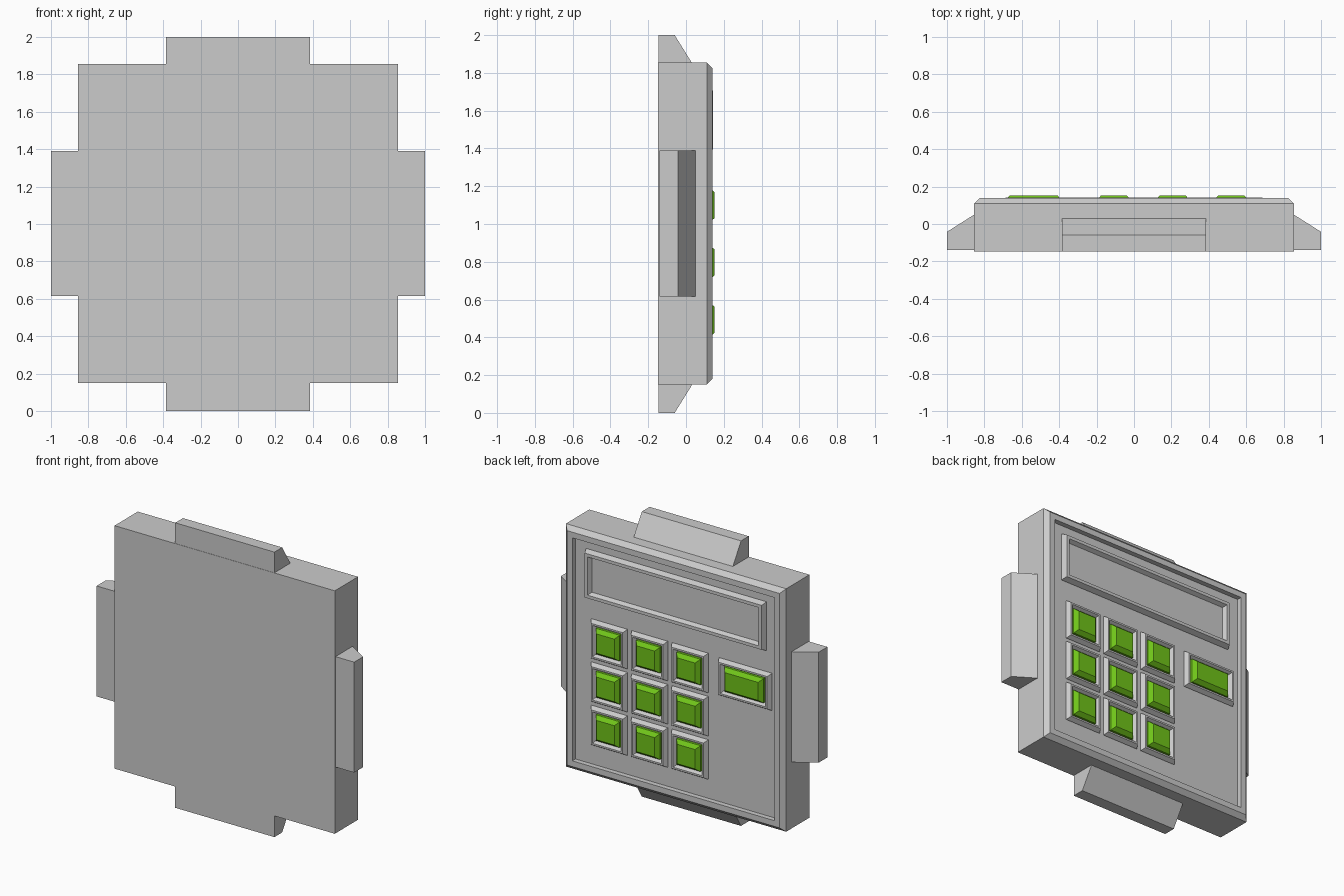
import bpy, bmesh
from mathutils import Vector

if "Cube" in bpy.data.objects:
    bpy.data.objects.remove(bpy.data.objects["Cube"])

green = bpy.data.materials.new("button_green")
green.diffuse_color = (0.16, 0.55, 0.01, 1)
green.use_nodes = True
green.node_tree.nodes["Principled BSDF"].inputs["Base Color"].default_value = green.diffuse_color


def finish(name, bm, mat=None):
    bmesh.ops.recalc_face_normals(bm, faces=bm.faces[:])
    me = bpy.data.meshes.new(name)
    bm.to_mesh(me)
    bm.free()
    ob = bpy.data.objects.new(name, me)
    bpy.context.collection.objects.link(ob)
    if mat:
        me.materials.append(mat)
    return ob


def stepped_panel(name, cx, cz, steps, mat=None):
    """Bridge rectangles (half width, half height, y) in order and cap both ends."""
    bm = bmesh.new()
    rings = [[bm.verts.new((cx + sx * w, y, cz + sz * h))
              for sx, sz in ((-1, -1), (1, -1), (1, 1), (-1, 1))]
             for w, h, y in steps]
    for a, b in zip(rings, rings[1:]):
        for i in range(4):
            j = (i + 1) % 4
            bm.faces.new((a[i], a[j], b[j], b[i]))
    bm.faces.new(rings[0])
    bm.faces.new(rings[-1])
    return finish(name, bm, mat)


def tab(name, out, along, center, length, y_back, y_tip, y_root):
    """Wedge tab: side profile in (out, y), extruded along the body edge."""
    profile = [(0.85, y_back), (1.0, y_back), (1.0, y_tip), (0.855, y_root), (0.85, y_root)]
    out, along = Vector(out), Vector(along)
    bm = bmesh.new()
    vs = [bm.verts.new(Vector((0, y, 1)) + out * d + along * (center - length / 2))
          for d, y in profile]
    f = bm.faces.new(vs)
    ext = bmesh.ops.extrude_face_region(bm, geom=[f])
    bmesh.ops.translate(bm, vec=along * length,
                        verts=[v for v in ext["geom"] if isinstance(v, bmesh.types.BMVert)])
    finish(name, bm)


def bezel(name, cx, cz, w, h, top, floor, slope, rim):
    stepped_panel(name, cx, cz, [
        (w, h, 0.10), (w, h, 0.11),
        (w - slope, h - slope, top),
        (w - slope - rim, h - slope - rim, top),
        (w - 2 * slope - rim, h - 2 * slope - rim, floor)])


def button(name, cx, cz, w, h):
    stepped_panel(name, cx, cz, [
        (w, h, 0.105), (w, h, 0.125), (w - 0.023, h - 0.023, 0.152)], green)


# main housing with chamfered edge, rim and sunken face
stepped_panel("housing", 0, 1.0025, [
    (0.855, 0.8525, -0.148), (0.855, 0.8525, 0.11),
    (0.825, 0.8225, 0.14), (0.785, 0.7825, 0.14), (0.785, 0.7825, 0.105)])

# four edge tabs
for s, side in ((-1, "left"), (1, "right")):
    tab(side + "_tab", (s, 0, 0), (0, 0, 1), 0.0025, 0.775, -0.14, -0.042, 0.05)
for s, side in ((-1, "bottom"), (1, "top")):
    tab(side + "_tab", (0, 0, s), (1, 0, 0), 0, 0.77, -0.146, -0.06, 0.03)

# display
bezel("display_frame", 0, 1.55, 0.70, 0.17, 0.143, 0.115, 0.014, 0.022)

# number keys
for r, z in enumerate((1.10, 0.797, 0.493)):
    for c, x in enumerate((0.52, 0.207, -0.107)):
        bezel(f"key_frame_{r}{c}", x, z, 0.14, 0.138, 0.136, 0.108, 0.016, 0.012)
        button(f"key_{r}{c}", x, z, 0.093, 0.091)

# wide key
bezel("wide_key_frame", -0.537, 1.10, 0.205, 0.13, 0.136, 0.108, 0.016, 0.012)
button("wide_key", -0.537, 1.10, 0.152, 0.086)
